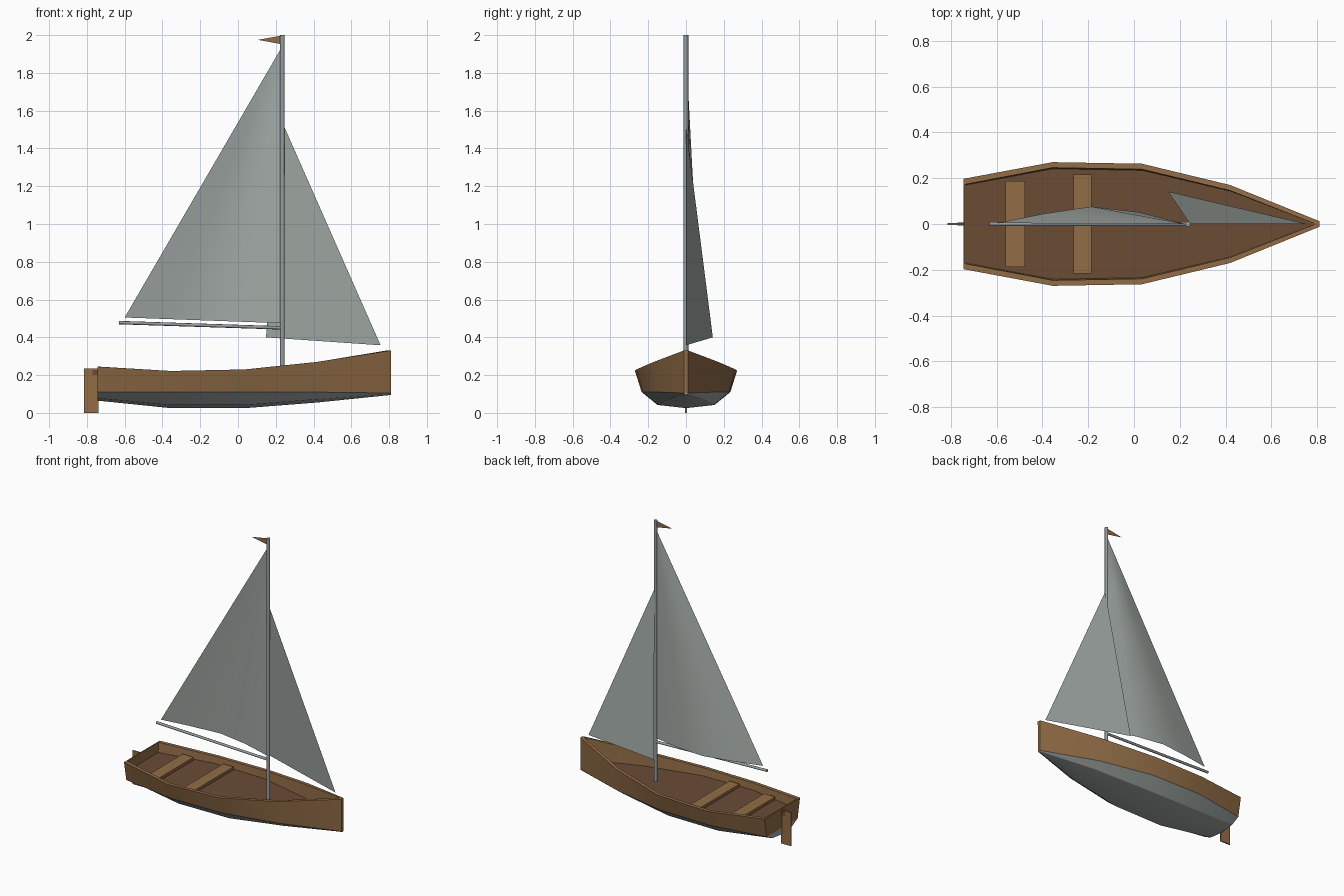
import bpy, bmesh, math
from mathutils import Vector

if "Cube" in bpy.data.objects:
    bpy.data.objects.remove(bpy.data.objects["Cube"])


def material(name, rgb):
    m = bpy.data.materials.new(name)
    m.diffuse_color = (*rgb, 1)
    m.use_nodes = True
    m.node_tree.nodes["Principled BSDF"].inputs["Base Color"].default_value = m.diffuse_color
    return m


WOOD = material("warm wood", (0.287, 0.153, 0.063))
DARK = material("dark wood", (0.144, 0.072, 0.036))
CLOTH = material("pale grey", (0.366, 0.407, 0.386))
SPAR = material("spar grey", (0.31, 0.34, 0.35))


def finish(name, bm, mats, smooth=None):
    bmesh.ops.recalc_face_normals(bm, faces=bm.faces)
    me = bpy.data.meshes.new(name)
    bm.to_mesh(me)
    bm.free()
    ob = bpy.data.objects.new(name, me)
    bpy.context.collection.objects.link(ob)
    for m in mats:
        me.materials.append(m)
    if smooth:
        bpy.ops.object.select_all(action='DESELECT')
        ob.select_set(True)
        bpy.context.view_layer.objects.active = ob
        bpy.ops.object.shade_smooth_by_angle(angle=math.radians(smooth))
    return ob


def box(name, lo, hi, mat):
    bm = bmesh.new()
    bmesh.ops.create_cube(bm, size=1)
    for v in bm.verts:
        v.co = [l + (c + 0.5) * (h - l) for l, h, c in zip(lo, hi, v.co)]
    return finish(name, bm, [mat])


def rod(name, a, b, radius, mat):
    a, b = Vector(a), Vector(b)
    bm = bmesh.new()
    bmesh.ops.create_cone(bm, cap_ends=True, segments=8, radius1=radius,
                          radius2=radius, depth=(b - a).length)
    q = (b - a).to_track_quat('Z', 'Y')
    for v in bm.verts:
        v.co = q @ v.co + (a + b) / 2
    return finish(name, bm, [mat], 50)


def sheet(name, pts, mat):
    bm = bmesh.new()
    bm.faces.new([bm.verts.new(p) for p in pts])
    return finish(name, bm, [mat])


# Hull: lofted sections (x, half width, rail z, bilge z, keel z)
FLOOR = 0.175
stations = [(-0.745, 0.197, 0.245, 0.078, 0.065),
            (-0.355, 0.270, 0.222, 0.042, 0.025),
            (0.035, 0.263, 0.230, 0.042, 0.025),
            (0.420, 0.170, 0.270, 0.072, 0.055),
            (0.810, 0.012, 0.330, 0.100, 0.095)]
bm = bmesh.new()
rings = []
for i, (x, w, rail, bilge, keel) in enumerate(stations):
    inner_x = x + (0.008 if i == 0 else -0.025 if i == 4 else 0)
    inner_w = max(w - 0.024, 0.003)
    chine = 0.11 if i < 4 else 0.105
    half = [(inner_x, inner_w * 0.98, FLOOR), (inner_x, inner_w, rail),
            (x, w, rail), (x, w * 0.87, chine), (x, w * 0.56, bilge)]
    ring = half + [(x, 0, keel)] + [(px, -py, pz) for px, py, pz in half[::-1]]
    rings.append([bm.verts.new(p) for p in ring])
strip_mat = [0, 0, 0, 1, 1, 1, 1, 0, 0, 0, 2]   # wood sides, grey bottom, dark floor
for r, s in zip(rings, rings[1:]):
    for k in range(11):
        n = (k + 1) % 11
        bm.faces.new((r[k], r[n], s[n], s[k])).material_index = strip_mat[k]
# Transom and stem closures
for r in (rings[0], rings[-1]):
    for ids, m in (((0, 1, 9, 10), 0), ((1, 2, 8, 9), 0),
                   ((2, 3, 7, 8), 0), ((3, 4, 5, 6, 7), 1)):
        bm.faces.new([r[k] for k in ids]).material_index = m
finish("hull", bm, [WOOD, CLOTH, DARK], 25)

# Benches
box("aft_bench", (-0.56, -0.187, 0.185), (-0.475, 0.187, 0.205), WOOD)
box("middle_bench", (-0.265, -0.215, 0.185), (-0.185, 0.215, 0.205), WOOD)

# Rudder and its bracket
box("rudder", (-0.815, -0.004, 0.0), (-0.738, 0.004, 0.235), WOOD)
box("rudder_bracket", (-0.77, -0.007, 0.2), (-0.74, 0.007, 0.228), DARK)

# Spars
rod("mast", (0.235, 0, FLOOR - 0.005), (0.235, 0, 2.0), 0.012, SPAR)
rod("boom", (-0.63, 0, 0.478), (0.235, 0, 0.45), 0.009, SPAR)

# Mainsail: bellied panels that narrow to the head
bm = bmesh.new()
head = Vector((0.225, 0, 1.925))
belly = [0, 0.052, 0.076, 0.045, 0.004]
foot = [Vector((0.225 - 0.825 * u / 4, b, 0.475 + 0.03 * u / 4))
        for u, b in enumerate(belly)]
rows = [[bm.verts.new(p.lerp(head, t)) for p in foot] for t in (0, 0.25, 0.5, 0.75)]
for r, s in zip(rows, rows[1:]):
    for k in range(4):
        bm.faces.new((r[k], r[k + 1], s[k + 1], s[k]))
tip = bm.verts.new(head)
for k in range(4):
    bm.faces.new((rows[-1][k], rows[-1][k + 1], tip))
finish("mainsail", bm, [CLOTH], 40)

# Foresail and pennant
sheet("foresail", [(0.245, 0, 1.515), (0.755, 0, 0.358), (0.148, 0.142, 0.40)], CLOTH)
sheet("pennant", [(0.23, 0, 1.997), (0.23, 0, 1.952), (0.105, 0, 1.975)], WOOD)
